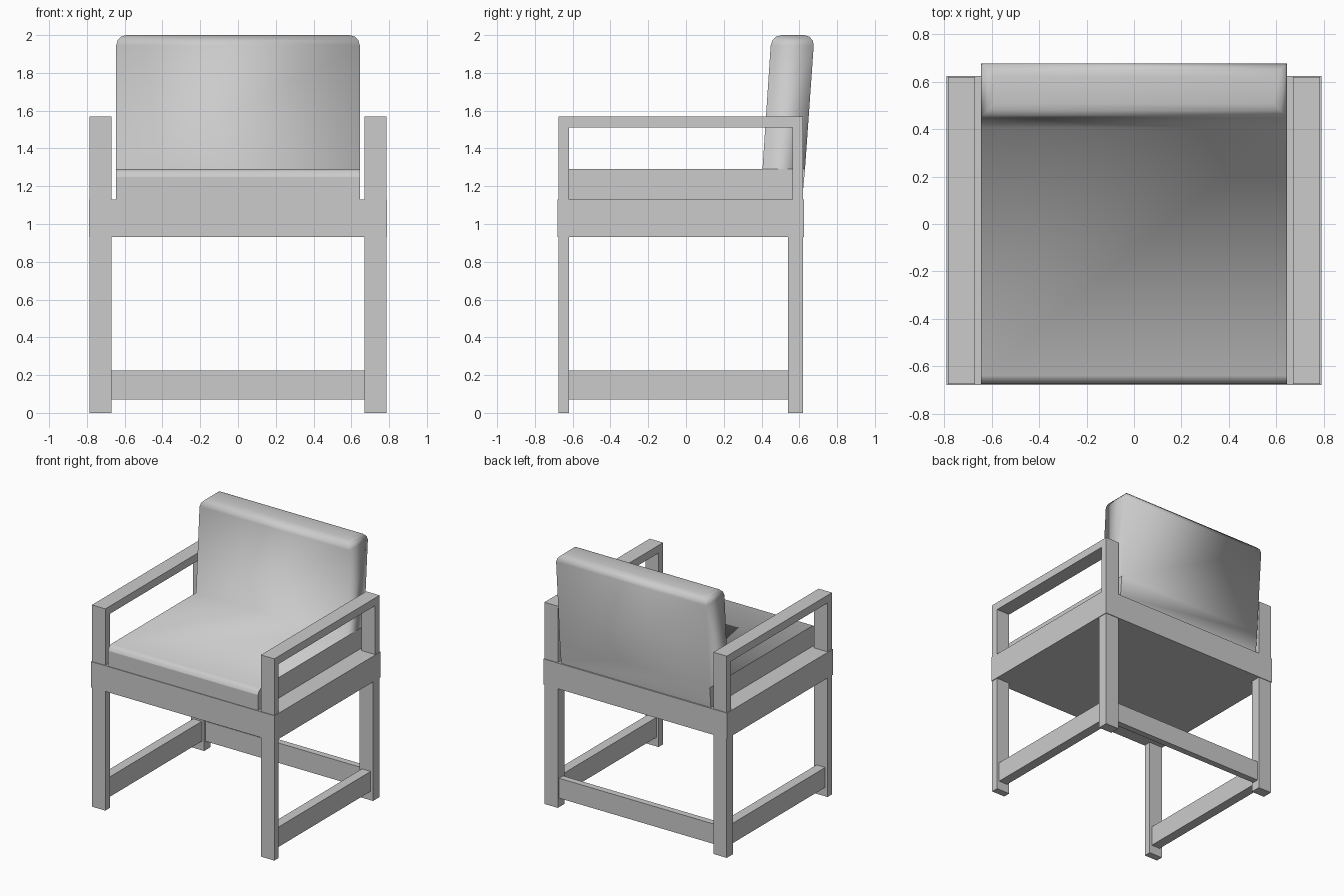
import bpy, bmesh

cube = bpy.data.objects.get("Cube")
if cube:
    bpy.data.objects.remove(cube, do_unlink=True)

# One plain grey for the whole chair
GREY = (0.6, 0.6, 0.6, 1.0)
mat = bpy.data.materials.new("plain grey")
mat.use_nodes = True
mat.diffuse_color = GREY
mat.node_tree.nodes["Principled BSDF"].inputs["Base Color"].default_value = GREY


def add_object(name, bm):
    bmesh.ops.recalc_face_normals(bm, faces=bm.faces[:])
    mesh = bpy.data.meshes.new(name)
    bm.to_mesh(mesh)
    bm.free()
    mesh.materials.append(mat)
    obj = bpy.data.objects.new(name, mesh)
    bpy.context.collection.objects.link(obj)
    return obj


def box(name, xs, ys, zs):
    """Box spanning the given (low, high) range on each axis."""
    bm = bmesh.new()
    bmesh.ops.create_cube(bm, size=1)
    for v in bm.verts:
        v.co = [r[0] if c < 0 else r[1] for c, r in zip(v.co, (xs, ys, zs))]
    return add_object(name, bm)


FRONT, BACK = -0.675, 0.62
LEG_IN, LEG_OUT = 0.67, 0.785
APRON_LOW, APRON_TOP, ARM_TOP = 0.93, 1.13, 1.57
RAIL_Z = (0.07, 0.225)

# Seat base
box("seat_base", (-0.79, 0.79), (FRONT - 0.005, BACK + 0.005), (APRON_LOW, APRON_TOP))

# Legs, arm posts, arm rails and side stretchers on both sides
for side, s in (("left", 1), ("right", -1)):
    leg_x = sorted((s * LEG_IN, s * LEG_OUT))
    rail_x = sorted((s * 0.69, s * 0.765))
    box(side + "_front_leg", leg_x, (FRONT, -0.62), (0, APRON_LOW))
    box(side + "_back_leg", leg_x, (0.54, BACK), (0, APRON_LOW))
    box(side + "_front_arm_post", leg_x, (FRONT, -0.62), (APRON_TOP, 1.51))
    box(side + "_back_arm_post", leg_x, (0.565, BACK), (APRON_TOP, 1.51))
    box(side + "_arm_rail", leg_x, (FRONT, BACK), (1.51, ARM_TOP))
    box(side + "_stretcher", rail_x, (-0.62, 0.54), RAIL_Z)

# Back stretcher
box("back_stretcher", (-LEG_IN, LEG_IN), (0.555, 0.605), RAIL_Z)

# Seat and backrest cushion: one side profile (y, z) swept across the width
HALF, SEAT_TOP, TOP = 0.645, 1.29, 2.0
profile = [(FRONT, APRON_TOP), (FRONT, 1.25), (-0.665, 1.275), (-0.64, SEAT_TOP),
           (0.405, SEAT_TOP), (0.452, TOP), (0.68, TOP), (0.63, SEAT_TOP),
           (0.615, APRON_TOP)]
bm = bmesh.new()
sides = [[bm.verts.new((x, y, z)) for y, z in profile] for x in (-HALF, HALF)]
for ring in sides:
    bm.faces.new(ring[:5] + ring[7:])   # seat side
    bm.faces.new(ring[4:8])             # backrest side
a, b = sides
for i in range(len(profile)):
    j = (i + 1) % len(profile)
    bm.faces.new((a[i], a[j], b[j], b[i]))

# Round the top of the backrest
top_edges = [e for e in bm.edges if all(v.co.z > TOP - 0.01 for v in e.verts)]
bmesh.ops.bevel(bm, geom=top_edges, offset=0.055, segments=3, profile=0.5,
                affect='EDGES')

# Soft shading, with crisp seat sides and lower edges
for f in bm.faces:
    f.smooth = True
for e in bm.edges:
    p, q = (v.co for v in e.verts)
    high = max(p.z, q.z)
    same_side = abs(p.x - q.x) < 0.001
    if (same_side and high < SEAT_TOP + 0.01) or high < 1.26:
        e.smooth = False
add_object("cushion", bm)
